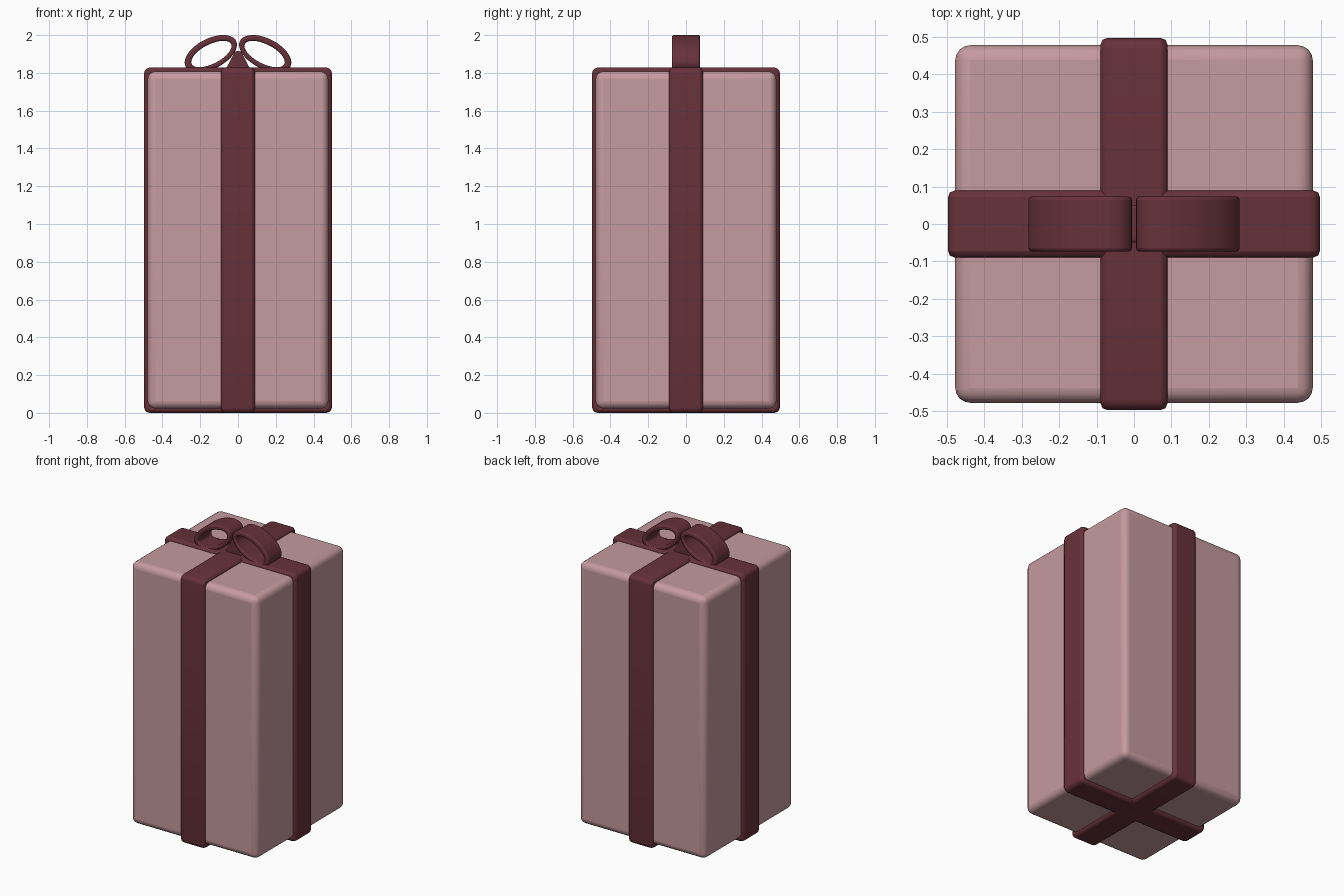
import bpy, bmesh, math
from mathutils import Matrix

if "Cube" in bpy.data.objects:
    bpy.data.objects.remove(bpy.data.objects["Cube"])


def material(name, rgb):
    m = bpy.data.materials.new(name)
    m.diffuse_color = (*rgb, 1)
    m.use_nodes = True
    m.node_tree.nodes["Principled BSDF"].inputs["Base Color"].default_value = m.diffuse_color
    return m


PAPER = material("dusty pink paper", (0.56, 0.325, 0.345))
RIBBON = material("dark red ribbon", (0.135, 0.031, 0.042))


def finish(name, bm, mat, bevel, segments, angle=40):
    bmesh.ops.recalc_face_normals(bm, faces=bm.faces)
    me = bpy.data.meshes.new(name)
    bm.to_mesh(me)
    bm.free()
    me.materials.append(mat)
    ob = bpy.data.objects.new(name, me)
    bpy.context.collection.objects.link(ob)
    mod = ob.modifiers.new("soft_edges", 'BEVEL')
    mod.width, mod.segments = bevel, segments
    mod.limit_method, mod.angle_limit = 'ANGLE', math.radians(50)
    bpy.ops.object.select_all(action='DESELECT')
    ob.select_set(True)
    bpy.context.view_layer.objects.active = ob
    bpy.ops.object.shade_smooth_by_angle(angle=math.radians(angle))
    return ob


def band(name, outer, inner, half, bevel, segments, turn=0):
    """Closed strip between two x-z outlines, spanning -half..half in y."""
    bm = bmesh.new()
    rings = [[bm.verts.new((x, y, z)) for x, z in pts]
             for pts, y in ((outer, -half), (outer, half), (inner, half), (inner, -half))]
    n = len(outer)
    for r in range(4):
        a, b = rings[r], rings[(r + 1) % 4]
        for i in range(n):
            j = (i + 1) % n
            bm.faces.new((a[i], a[j], b[j], b[i]))
    bm.transform(Matrix.Rotation(turn, 4, 'Z'))
    return finish(name, bm, RIBBON, bevel, segments)


def round_rect(hx, z0, z1, r, steps=4):
    pts = []
    for k, (cx, cz) in enumerate(((hx - r, z1 - r), (r - hx, z1 - r),
                                  (r - hx, z0 + r), (hx - r, z0 + r))):
        for s in range(steps + 1):
            t = math.pi / 2 * (k + s / steps)
            pts.append((cx + r * math.cos(t), cz + r * math.sin(t)))
    return pts


def ellipse(cx, cz, a, b, tilt, n=40):
    c, s = math.cos(tilt), math.sin(tilt)
    return [(cx + a * math.cos(t) * c - b * math.sin(t) * s,
             cz + a * math.cos(t) * s + b * math.sin(t) * c)
            for t in (2 * math.pi * i / n for i in range(n))]


# wrapped box with softened edges
bm = bmesh.new()
bmesh.ops.create_cube(bm, size=1)
bm.transform(Matrix.Translation((0, 0, 0.915)) @ Matrix.Diagonal((0.956, 0.956, 1.785, 1)))
finish("gift_box", bm, PAPER, 0.04, 4)

# two ribbons crossing over the top and bottom
for name, turn in (("ribbon_side_to_side", 0), ("ribbon_front_to_back", math.pi / 2)):
    band(name, round_rect(0.497, 0.0, 1.828, 0.03), round_rect(0.457, 0.04, 1.788, 0.005),
         0.089, 0.017, 2, turn)

# bow loops, mirrored left and right
for name, side in (("bow_loop_left", -1), ("bow_loop_right", 1)):
    tilt = -side * math.radians(27)
    band(name, ellipse(side * 0.144, 1.902, 0.150, 0.080, tilt),
         ellipse(side * 0.141, 1.900, 0.117, 0.051, tilt), 0.074, 0.010, 3)

# tapered knot between the loops
bm = bmesh.new()
bmesh.ops.create_cube(bm, size=1)
for v in bm.verts:
    top = v.co.z > 0
    v.co = (v.co.x * (0.03 if top else 0.14), v.co.y * 0.10, 1.915 if top else 1.81)
finish("bow_knot", bm, RIBBON, 0.008, 2)
